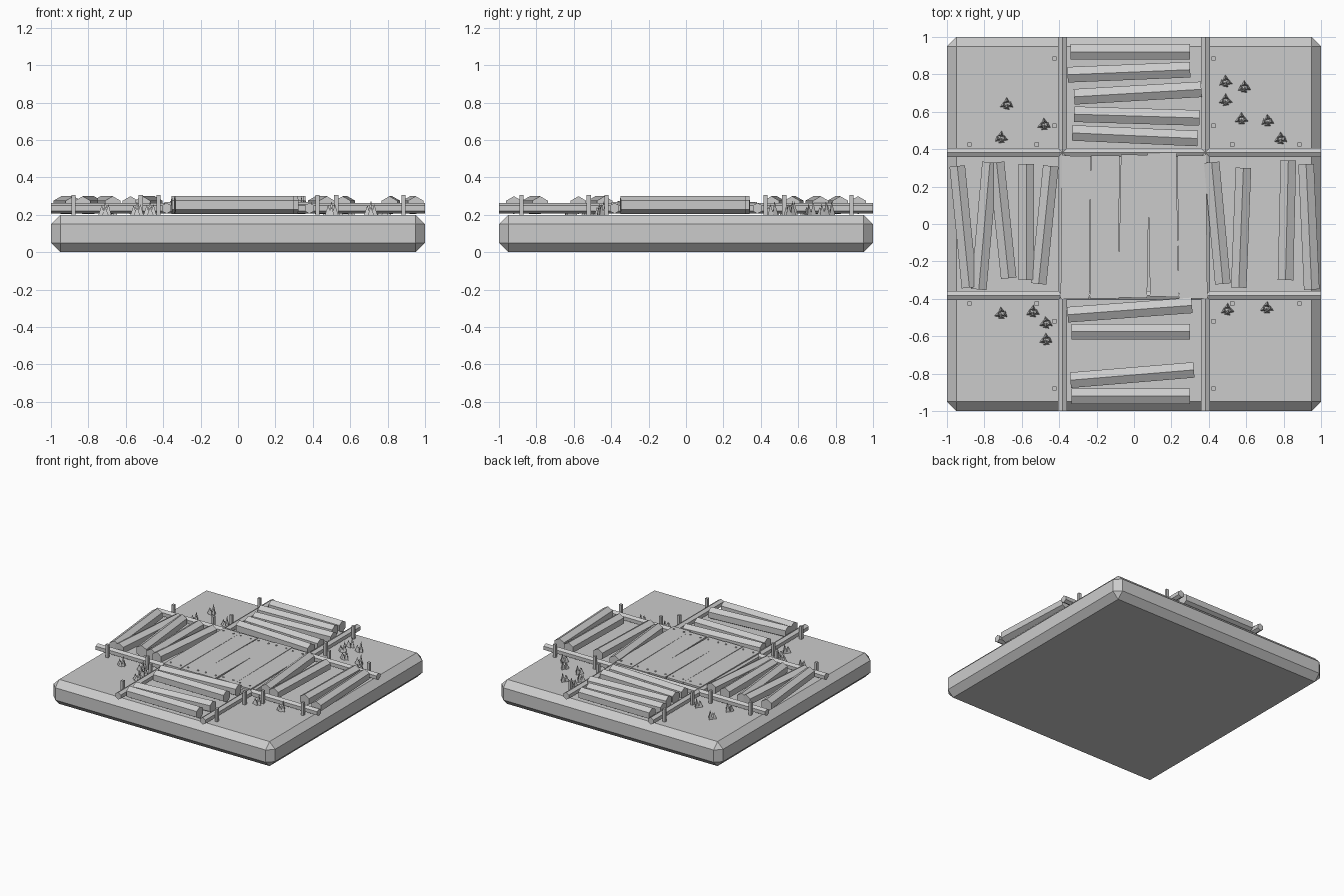
import bpy, bmesh, math, random
from mathutils import Matrix, Vector

if "Cube" in bpy.data.objects:
    bpy.data.objects.remove(bpy.data.objects["Cube"])

random.seed(4)
grey = bpy.data.materials.new("plain_grey")
grey.diffuse_color = (0.6, 0.6, 0.6, 1)
grey.use_nodes = True
grey.node_tree.nodes["Principled BSDF"].inputs["Base Color"].default_value = grey.diffuse_color


def finish(bm, name):
    mesh = bpy.data.meshes.new(name)
    bmesh.ops.recalc_face_normals(bm, faces=bm.faces)
    bm.to_mesh(mesh)
    bm.free()
    mesh.materials.append(grey)
    ob = bpy.data.objects.new(name, mesh)
    bpy.context.collection.objects.link(ob)
    return ob


def add_box(bm, centre, size, angle=0.0):
    m = Matrix.Translation(centre) @ Matrix.Rotation(angle, 4, 'Z') @ Matrix.Diagonal((*size, 1))
    bmesh.ops.create_cube(bm, size=1, matrix=m)


def add_beam(bm, start, end, radius):
    """Six-sided beam with a flat top, lying between two ground points."""
    a, b = Vector(start), Vector(end)
    d = b - a
    z = 0.21 + radius * math.cos(math.pi / 6)
    mid = (a + b) / 2
    m = (Matrix.Translation((mid.x, mid.y, z))
         @ Matrix.Rotation(math.atan2(d.y, d.x), 4, 'Z')
         @ Matrix.Rotation(math.pi / 2, 4, 'Y') @ Matrix.Rotation(math.pi / 2, 4, 'Z'))
    bmesh.ops.create_cone(bm, cap_ends=True, segments=6, radius1=radius, radius2=radius,
                          depth=d.length, matrix=m)


# Chamfered ground slab
bm = bmesh.new()
add_box(bm, (0, 0, 0.1), (2, 2, 0.2))
bmesh.ops.bevel(bm, geom=bm.edges[:], offset=0.05, segments=1, affect='EDGES')
finish(bm, "ground_slab")

# Rails along both crossing tracks
bm = bmesh.new()
for s in (-0.382, 0.382):
    add_beam(bm, (-1, s), (1, s), 0.029)
    add_beam(bm, (s, -1), (s, 1), 0.029)
finish(bm, "rails")

# Loose cross logs: start x, y and end x, y
logs = [
    (-.34, .92, .30, .92), (-.355, .798, .30, .825), (-.32, .68, .36, .72),
    (-.32, .587, .35, .567), (-.33, .487, .34, .457),
    (-.355, -.485, .31, -.435), (-.335, -.575, .30, -.575),
    (-.34, -.835, .32, -.78), (-.335, -.92, .30, -.92),
    (-.945, .31, -.88, -.34), (-.77, .33, -.83, -.35), (-.735, .33, -.67, -.29),
    (-.575, .32, -.575, -.30), (-.445, .31, -.51, -.32),
    (.415, .33, .475, -.32), (.585, .30, .56, -.34),
    (.825, .34, .81, -.30), (.92, .32, .95, -.35),
]
bm = bmesh.new()
for x0, y0, x1, y1 in logs:
    add_beam(bm, (x0, y0), (x1, y1), 0.048)
finish(bm, "cross_logs")

# Plank deck over the crossing, with nails at the plank ends
planks, nails = bmesh.new(), bmesh.new()
for i in range(5):
    x = -0.312 + i * 0.156
    angle = random.uniform(-0.02, 0.02)
    y = random.uniform(-0.02, 0.0)
    add_box(planks, (x, y, 0.247), (0.153, 0.765, 0.044), angle)
    for sx in (-0.045, 0.045):
        for sy in (-0.34, 0.34):
            bmesh.ops.create_cone(nails, cap_ends=True, segments=6, radius1=0.007, radius2=0.007,
                                  depth=0.008, matrix=Matrix.Translation((x + sx, y + sy, 0.270)))
finish(planks, "deck_planks")
finish(nails, "deck_nails")

# Square stakes beside the rails
bm = bmesh.new()
for s in (-0.425, 0.425):
    for t in (-0.88, -0.52, 0.525, 0.885):
        add_box(bm, (s, t, 0.25), (0.022, 0.022, 0.11))
        add_box(bm, (t, s, 0.25), (0.022, 0.022, 0.11))
finish(bm, "stakes")

# Spiky grass tufts made of three-sided spikes
tufts = [(-.68, .64), (-.71, .46), (-.48, .53), (.49, .76), (.59, .73), (.49, .66),
         (.575, .56), (.715, .55), (.785, .455), (-.71, -.48), (-.54, -.47),
         (-.47, -.53), (-.47, -.62), (.50, -.46), (.71, -.45)]
bm = bmesh.new()
for x, y in tufts:
    for dx, dy, h in ((0.0, 0.018, 0.075), (-0.018, -0.006, 0.055), (0.018, -0.004, 0.06),
                      (0.0, -0.016, 0.045)):
        turn = Matrix.Rotation(random.uniform(-0.25, 0.25), 4, 'Z')
        m = Matrix.Translation((x + dx, y + dy, 0.198 + h / 2)) @ turn
        bmesh.ops.create_cone(bm, cap_ends=True, segments=3, radius1=0.02, radius2=0,
                              depth=h, matrix=m)
finish(bm, "grass_tufts")
